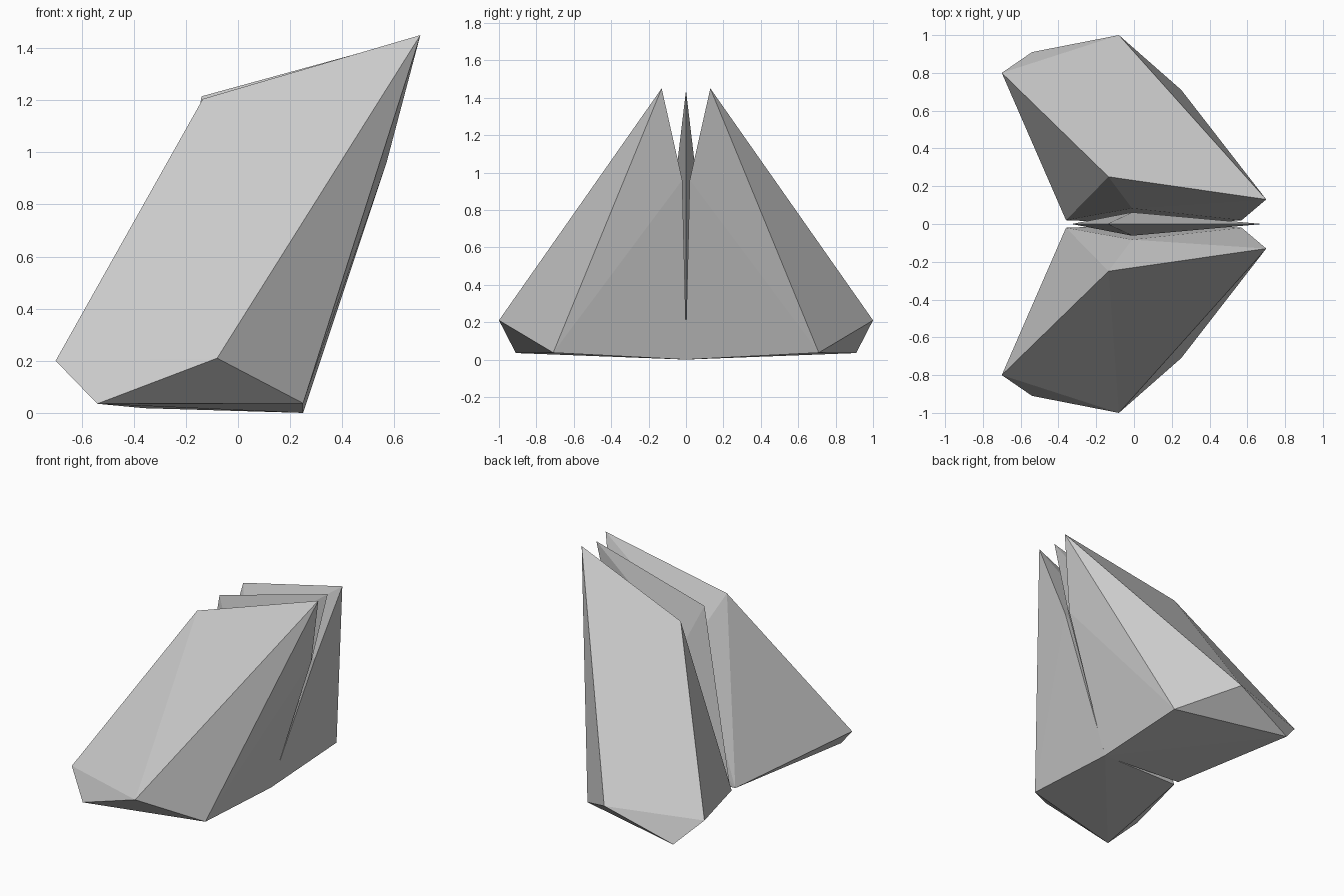
import bpy, bmesh

if "Cube" in bpy.data.objects:
    bpy.data.objects.remove(bpy.data.objects["Cube"])


def faceted_rock(name, points):
    """Convex flat-faced stone spanned by its corner points."""
    bm = bmesh.new()
    for p in points:
        bm.verts.new(p)
    res = bmesh.ops.convex_hull(bm, input=bm.verts[:])
    loose = [v for v in bm.verts if not v.link_faces]
    bmesh.ops.delete(bm, geom=loose, context='VERTS')
    bmesh.ops.recalc_face_normals(bm, faces=bm.faces[:])
    mesh = bpy.data.meshes.new(name)
    bm.to_mesh(mesh)
    bm.free()
    obj = bpy.data.objects.new(name, mesh)
    bpy.context.collection.objects.link(obj)
    return obj


# Corners of the large crystal on the +y side
side = [
    (-0.08, 1.00, 0.21), (-0.54, 0.91, 0.035), (0.25, 0.71, 0.037),  # outer foot
    (-0.70, 0.80, 0.20),                                            # left foot
    (0.70, 0.13, 1.45), (-0.135, 0.25, 1.205),                      # top ridge
    (0.57, 0.02, 0.96), (-0.36, 0.02, 0.018),                       # inner rim
    (-0.01, 0.083, 0.92), (0.25, -0.004, 0.0),                      # inner bulge, base
]

# Two mirrored crystals
for name, s in (("back_crystal", 1), ("front_crystal", -1)):
    faceted_rock(name, [(x, s * y, z) for x, y, z in side])

# Thin shard standing in the gap between them
faceted_rock("middle_shard", [
    (0.68, 0, 1.44), (-0.14, 0, 1.215),
    (-0.01, 0.062, 0.92), (-0.01, -0.062, 0.92),
    (0.56, 0, 0.96), (0.30, 0, 0.16), (-0.33, 0, 0.05),
])
